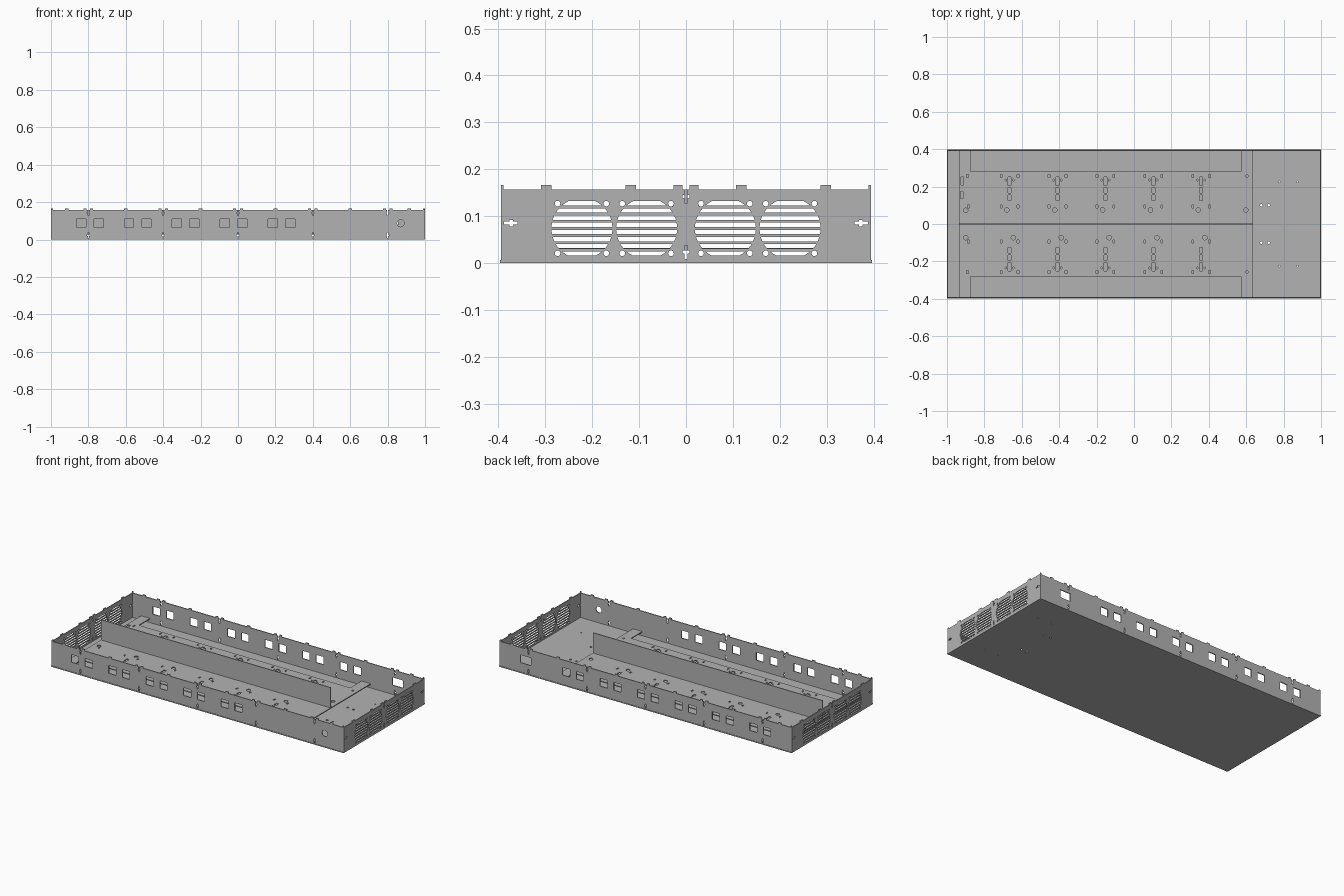
import bpy, bmesh, math
from mathutils import Matrix

cube = bpy.data.objects.get("Cube")
if cube:
    bpy.data.objects.remove(cube, do_unlink=True)

GREY = (0.45, 0.45, 0.45, 1)
metal = bpy.data.materials.new("grey sheet metal")
metal.use_nodes = True
metal.diffuse_color = GREY
metal.node_tree.nodes["Principled BSDF"].inputs["Base Color"].default_value = GREY

T = 0.006        # sheet thickness
TOP = 0.157      # wall height
TAB = 0.009      # height of the tabs above the wall
HALF_Y = 0.395


def rect(x, y, w, h):
    return [(x - w/2, y - h/2), (x + w/2, y - h/2), (x + w/2, y + h/2), (x - w/2, y + h/2)]


def circle(x, y, r, n=16):
    return [(x + r*math.cos(2*math.pi*i/n), y + r*math.sin(2*math.pi*i/n)) for i in range(n)]


def t_slot(x, y, dx, dy):
    """Cross-shaped screw slot starting at x, y and running along dx, dy."""
    half = [(0, .003), (.012, .003), (.012, .007), (.019, .007), (.019, .003), (.029, .003)]
    pts = half + [(a, -b) for a, b in reversed(half)]
    return [(x + a*dx - b*dy, y + a*dy + b*dx) for a, b in pts]


def wall_outline(half_len, tabs, notches):
    """Wall edge with raised tabs and open screw slots along the top."""
    feats = [(c, w, None) for c, w in tabs] + [(c, 0, t_slot(c, TOP, 0, -1)) for c in notches]
    pts = [(-half_len, T), (-half_len, TOP)]
    for c, w, slot in sorted(feats, key=lambda f: f[0]):
        if slot:
            pts += slot if slot[0][0] < slot[-1][0] else slot[::-1]
        else:
            a, b = c - w/2, c + w/2
            pts += [(a, TOP), (a, TOP + TAB), (b, TOP + TAB), (b, TOP)]
    return pts + [(half_len, TOP), (half_len, T)]


def panel(name, outline, holes, loc, rot=(0, 0, 0)):
    """Flat sheet with cut-outs, centred on its mid plane."""
    curve = bpy.data.curves.new(name, "CURVE")
    curve.dimensions = "2D"
    curve.fill_mode = "BOTH"
    curve.extrude = T/2
    for loop in [outline] + holes:
        s = curve.splines.new("POLY")
        s.points.add(len(loop) - 1)
        for p, (x, y) in zip(s.points, loop):
            p.co = (x, y, 0, 1)
        s.use_cyclic_u = True
    tmp = bpy.data.objects.new(name + " helper", curve)
    bpy.context.collection.objects.link(tmp)
    dg = bpy.context.evaluated_depsgraph_get()
    mesh = bpy.data.meshes.new_from_object(tmp.evaluated_get(dg))
    bpy.data.objects.remove(tmp, do_unlink=True)
    m = Matrix.Translation(loc)
    for angle, axis in zip(rot, "XYZ"):
        m = m if axis == "Y" else m @ Matrix.Identity(4)
    m = Matrix.Translation(loc) @ Matrix.Rotation(rot[2], 4, "Z") @ Matrix.Rotation(rot[0], 4, "X")
    bm = bmesh.new()
    bm.from_mesh(mesh)
    bmesh.ops.remove_doubles(bm, verts=bm.verts, dist=1e-5)
    bmesh.ops.recalc_face_normals(bm, faces=bm.faces)
    bm.transform(m)
    bm.to_mesh(mesh)
    bm.free()
    mesh.materials.clear()
    mesh.materials.append(metal)
    for p in mesh.polygons:
        p.use_smooth = False
        p.material_index = 0
    obj = bpy.data.objects.new(name, mesh)
    bpy.context.collection.objects.link(obj)
    return obj


def fan_grille(cx, cz, r=0.065):
    """Slatted round vent with four screw holes."""
    loops = [circle(cx + a*.052, cz + b*.053, .006) for a in (-1, 1) for b in (-1, 1)]
    for i in range(8):
        mid = (i - 3.5)*.0153
        lo, hi = mid - .0046, mid + .0046
        a, b = (math.sqrt(max(r*r - v*v, 0)) for v in (lo, hi))
        m = math.sqrt(r*r - mid*mid)
        loops.append([(cx - a, cz + lo), (cx + a, cz + lo), (cx + m, cz + mid),
                      (cx + b, cz + hi), (cx - b, cz + hi), (cx - m, cz + mid)])
    return loops


# Floor
floor_holes = [circle(x, s*.1, .007) for x in (.68, .72) for s in (-1, 1)]
floor_holes += [circle(x, s*.225, .004) for x in (.78, .875) for s in (-1, 1)]
panel("floor", rect(0, 0, 2, .794), floor_holes, (0, 0, T/2))

# Long walls with paired socket windows
posts = [-.8, -.4, 0, .4, .8]
long_tabs = [(s*x, .02) for s in (-1, 1) for x in (.915, .6, .2)]
long_tabs += [(c + s*.018, .016) for c in posts for s in (-1, 1)]
long_tabs += [(s*.994, .008) for s in (-1, 1)]
edge = wall_outline(1, long_tabs, posts)
low_slots = [t_slot(x, .008, 0, 1) for x in posts]


def windows(first, count):
    return [rect(first + .256*i + s*.047, .087, .05, .048) for i in range(count) for s in (-1, 1)]


UP = math.pi/2
panel("front_wall", edge, low_slots + windows(-.792, 5) + [circle(.87, .087, .019, 24)],
      (0, -HALF_Y + T/2, 0), (UP, 0, 0))
panel("back_wall", edge, low_slots + windows(-.784, 6) + [rect(.82, .087, .07, .048)],
      (0, HALF_Y - T/2, 0), (UP, 0, 0))

# End walls with four fan grilles
end_tabs = [(s*y, .022) for s in (-1, 1) for y in (.298, .118)] + [(s*.017, .02) for s in (-1, 1)]
end_holes = [t_slot(0, .008, 0, 1), t_slot(-.388, .085, 1, 0), t_slot(.388, .085, -1, 0)]
for y in (-.222, -.084, .084, .222):
    end_holes += fan_grille(y, .0735)
for name, s in (("right_end_wall", 1), ("left_end_wall", -1)):
    panel(name, wall_outline(HALF_Y - T, end_tabs, [0]), end_holes,
          (s*(1 - T/2), 0, 0), (UP, 0, UP))

# Raised mounting plate, wide at both ends
X0, X1, IN0, IN1, YN, YW = -.935, .635, -.875, .572, .28, HALF_Y - T
plate = [(X0, -YW), (IN0, -YW), (IN0, -YN), (IN1, -YN), (IN1, -YW), (X1, -YW),
         (X1, YW), (IN1, YW), (IN1, YN), (IN0, YN), (IN0, YW), (X0, YW)]
plate_holes = []
for k in range(5):
    c = -.665 + .256*k
    for s in (-1, 1):
        plate_holes += [rect(c, s*y, .016, h) for y, h in ((.14, .03), (.18, .03), (.228, .046))]
        plate_holes += [rect(c + d*.045, s*y, .009, .016) for d in (-1, 1) for y in (.256, .093)]
        plate_holes += [circle(c + d*.02, s*.235, .005, 8) for d in (-1, 1)]
    plate_holes += [circle(c - .015, .075, .012), circle(c + .02, -.073, .012)]
for s in (-1, 1):
    plate_holes += [circle(-.9, s*.073, .012), circle(.605, s*.256, .007, 8),
                    rect(-.885, s*.093, .009, .016), rect(-.89, s*.256, .009, .016)]
plate_holes += [rect(-.918, .23, .014, .045), rect(-.92, .155, .014, .04), circle(.597, .075, .012)]
PLATE_Z = .029
panel("mounting_plate", plate, plate_holes, (0, 0, PLATE_Z))

# Centre divider standing on the plate
low = PLATE_Z + T/2
panel("centre_divider", rect((X0 + X1)/2, (low + TOP)/2, X1 - X0, TOP - low), [],
      (0, 0, 0), (UP, 0, 0))
